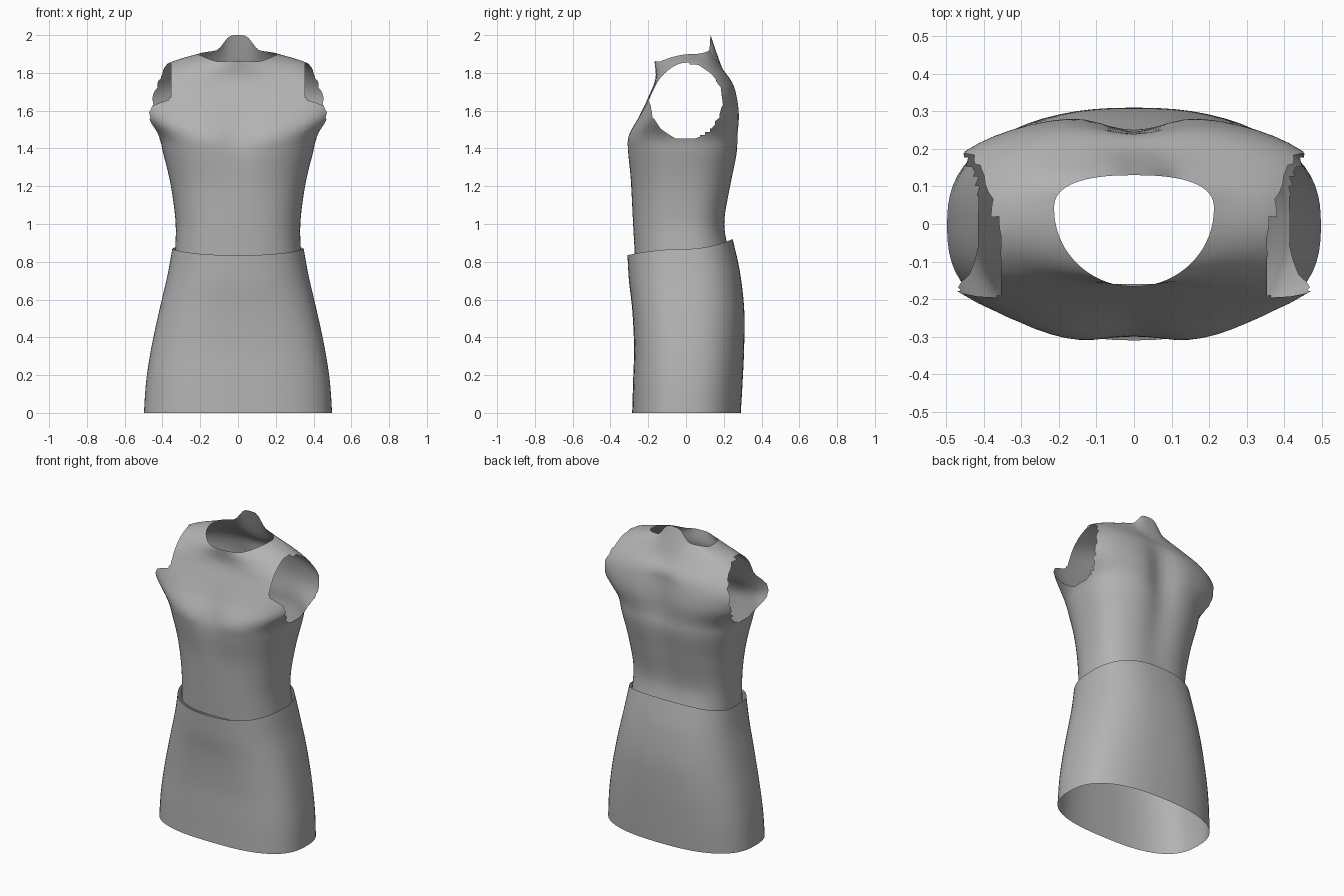
import bpy
import bmesh
from math import sin, cos, pi, exp, hypot
from mathutils import Vector

cube = bpy.data.objects.get("Cube")
if cube:
    bpy.data.objects.remove(cube, do_unlink=True)

COLUMNS = 72
STEPS = 6
BACK_POWER = 2.5

fabric = bpy.data.materials.new("grey_fabric")
fabric.use_nodes = True
fabric.diffuse_color = (0.45, 0.45, 0.45, 1)
fabric.node_tree.nodes["Principled BSDF"].inputs["Base Color"].default_value = fabric.diffuse_color


def smooth_rows(rows):
    """Spline through the section rows, from bottom to top."""
    result = []
    last = len(rows) - 1
    for i in range(last):
        a, b, c, d = (rows[min(max(k, 0), last)] for k in range(i - 1, i + 3))
        for step in range(STEPS):
            t = step / STEPS
            result.append([
                q + t / 2 * (r - p + t * (2 * p - 5 * q + 4 * r - s + t * (3 * (q - r) + s - p)))
                for p, q, r, s in zip(a, b, c, d)])
    result.append(list(rows[-1]))
    return result


def section_point(row, angle):
    """Point on a rounded section whose height may differ at side, front and back."""
    width, mid, front, back, z_side, z_front, z_back, power, cleft, groove, rise = row
    c, s = cos(angle), sin(angle)
    rear = s >= 0
    n = BACK_POWER if rear else power
    radius = (abs(c) ** n + abs(s) ** n) ** (-1 / n)
    x, t = width * c * radius, abs(s) * radius
    y = mid + t * ((back if rear else front) - mid)
    z = z_side + t * t * ((z_back if rear else z_front) - z_side)
    hollow = t * exp(-(x / 0.1) ** 2)
    y += -groove * hollow if rear else cleft * hollow
    z += rise * t * exp(-(x / 0.085) ** 4) * (1 if rear else 0.2)
    return Vector((x, y, z))


def loft(rows):
    bm = bmesh.new()
    rings = [[bm.verts.new(section_point(row, 2 * pi * i / COLUMNS)) for i in range(COLUMNS)]
             for row in smooth_rows(rows)]
    for low, high in zip(rings, rings[1:]):
        for i in range(COLUMNS):
            j = (i + 1) % COLUMNS
            bm.faces.new((low[i], low[j], high[j], high[i]))
    return bm


def slice_faces(bm, faces, point, normal):
    geom = set(faces)
    for face in faces:
        geom.update(face.edges)
        geom.update(face.verts)
    bmesh.ops.bisect_plane(bm, geom=list(geom), dist=0.0005, plane_co=point, plane_no=normal)


def cut_armholes(bm, centre, radius_y, radius_z, inner_x, sides=16):
    corners = [centre + Vector((0, radius_y * cos(2 * pi * i / sides), radius_z * sin(2 * pi * i / sides)))
               for i in range(sides)]
    planes = []
    for p, q in zip(corners, corners[1:] + corners[:1]):
        edge = q - p
        normal = Vector((0, edge.z, -edge.y))
        middle = (p + q) / 2
        planes.append((p, normal))
        near = [f for f in bm.faces if abs(f.calc_center_median().x) > inner_x - 0.05
                and hypot(f.calc_center_median().y - middle.y,
                          f.calc_center_median().z - middle.z) < 0.08]
        slice_faces(bm, near, p, normal)
    # Stop the opening at the edge of the chest and shoulder blades
    for side in (-1, 1):
        near = [f for f in bm.faces if abs(f.calc_center_median().x - side * inner_x) < 0.06
                and abs(f.calc_center_median().z - centre.z) < radius_z]
        slice_faces(bm, near, Vector((side * inner_x, 0, 0)), Vector((1, 0, 0)))
    opening = []
    for f in bm.faces:
        c = f.calc_center_median()
        if abs(c.x) > inner_x and all((c - p).dot(n) < 0 for p, n in planes):
            opening.append(f)
    bmesh.ops.delete(bm, geom=opening, context='FACES')


def finish(bm, name):
    mesh = bpy.data.meshes.new(name)
    bm.to_mesh(mesh)
    bm.free()
    mesh.materials.append(fabric)
    mesh.shade_smooth()
    obj = bpy.data.objects.new(name, mesh)
    bpy.context.collection.objects.link(obj)
    return obj


# Columns: width, middle, front, back, heights at side, front and back,
# front squareness, front cleft, back groove, collar rise
bodice_rows = [
    (.335, 0, -.27, .24, .82, .82, .84, 2.5, 0, .01, 0),
    (.33, 0, -.28, .21, 1, 1, 1, 2.5, 0, .01, 0),
    (.355, 0, -.29, .245, 1.2, 1.2, 1.2, 2.5, 0, .02, 0),
    (.395, 0, -.315, .28, 1.37, 1.37, 1.37, 2.5, .015, .03, 0),
    (.425, 0, -.315, .285, 1.47, 1.46, 1.47, 2.7, .03, .04, 0),
    (.52, 0, -.25, .29, 1.58, 1.57, 1.58, 3.5, .01, .045, 0),
    (.55, 0, -.2, .275, 1.68, 1.67, 1.68, 4, 0, .035, 0),
    (.47, .01, -.17, .25, 1.78, 1.74, 1.75, 4, 0, .015, 0),
    (.36, .02, -.16, .19, 1.855, 1.79, 1.83, 2.6, 0, 0, 0),
    (.213, .04, -.167, .13, 1.9, 1.845, 1.92, 2, 0, 0, .08),
]
skirt_rows = [
    (.498, 0, -.285, .29, 0, 0, 0, 2.7, 0, 0, 0),
    (.486, 0, -.28, .3, .17, .17, .17, 2.7, 0, 0, 0),
    (.458, 0, -.275, .308, .35, .35, .35, 2.7, 0, 0, 0),
    (.415, 0, -.285, .308, .55, .55, .55, 2.6, 0, 0, 0),
    (.375, 0, -.302, .285, .72, .7, .75, 2.5, 0, 0, 0),
    (.348, 0, -.31, .247, .868, .835, .92, 2.5, 0, 0, 0),
]

# Sleeveless bodice with open neck and armholes
bodice = loft(bodice_rows)
cut_armholes(bodice, Vector((0, 0, 1.65)), .193, .203, .355)
finish(bodice, "bodice")

# Flared skirt, open at hem and waist
finish(loft(skirt_rows), "skirt")
